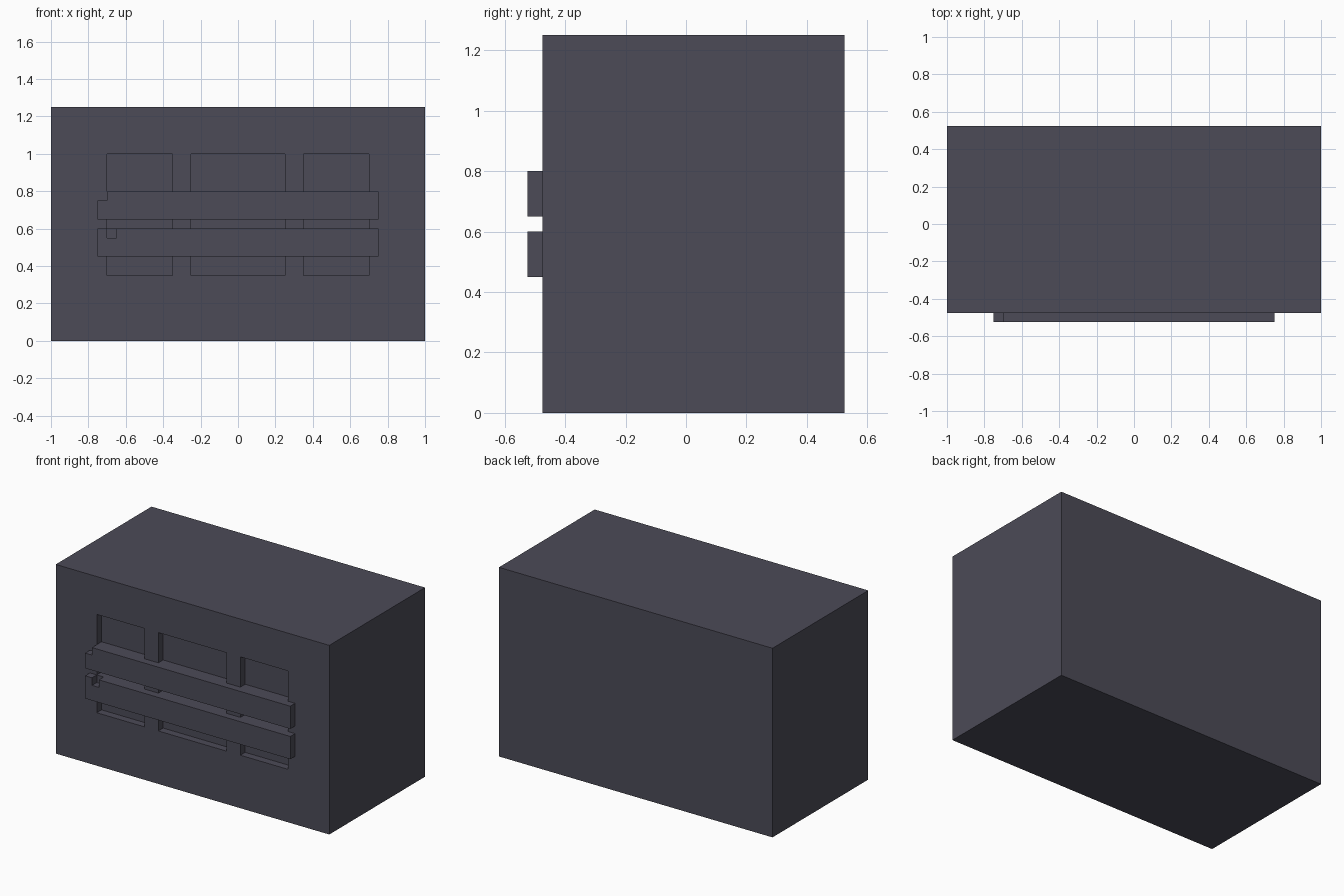
import bpy, bmesh
from mathutils import Matrix, Vector

if "Cube" in bpy.data.objects:
    bpy.data.objects.remove(bpy.data.objects["Cube"])

FRONT = -0.475

slate = bpy.data.materials.new("dark_slate")
slate.diffuse_color = (0.072, 0.070, 0.096, 1)
slate.use_nodes = True
slate.node_tree.nodes["Principled BSDF"].inputs["Base Color"].default_value = slate.diffuse_color


def add_box(bm, x0, x1, y0, y1, z0, z1):
    size = Vector((x1 - x0, y1 - y0, z1 - z0))
    centre = Vector((x0 + x1, y0 + y1, z0 + z1)) / 2
    bmesh.ops.create_cube(bm, size=1, matrix=Matrix.Translation(centre) @ Matrix.Diagonal((*size, 1)))


def finish(bm, name):
    bmesh.ops.recalc_face_normals(bm, faces=bm.faces)
    mesh = bpy.data.meshes.new(name)
    bm.to_mesh(mesh)
    bm.free()
    mesh.materials.append(slate)
    obj = bpy.data.objects.new(name, mesh)
    bpy.context.collection.objects.link(obj)
    return obj


def bar(name, profile):
    # front outline (x, z) extruded back to the body front
    bm = bmesh.new()
    face = bm.faces.new([bm.verts.new((x, FRONT - 0.05, z)) for x, z in profile])
    ext = bmesh.ops.extrude_face_region(bm, geom=[face])
    for v in ext["geom"]:
        if isinstance(v, bmesh.types.BMVert):
            v.co.y = FRONT
    return finish(bm, name)


# main block
bm = bmesh.new()
add_box(bm, -1, 1, FRONT, 0.525, 0, 1.25)
body = finish(bm, "body")

# shallow window recesses, left solid where the bars cross
bm = bmesh.new()
for x0, x1 in ((-0.7, -0.35), (-0.25, 0.25), (0.35, 0.7)):
    for z0, z1 in ((0.35, 0.45), (0.6, 0.65), (0.8, 1.0)):
        add_box(bm, x0, x1, FRONT - 0.1, FRONT + 0.05, z0, z1)
cutter = finish(bm, "recess_cutter")
cutter.hide_render = True
cutter.hide_viewport = True
cut = body.modifiers.new("recesses", "BOOLEAN")
cut.operation = "DIFFERENCE"
cut.solver = "EXACT"
cut.object = cutter

# two front bars, each with a chipped corner
bar("upper_bar", [(-0.75, 0.65), (0.75, 0.65), (0.75, 0.8), (-0.7, 0.8),
                  (-0.7, 0.75), (-0.75, 0.75)])
bar("lower_bar", [(-0.75, 0.45), (0.75, 0.45), (0.75, 0.6), (-0.65, 0.6),
                  (-0.65, 0.55), (-0.7, 0.55), (-0.7, 0.6), (-0.75, 0.6)])
